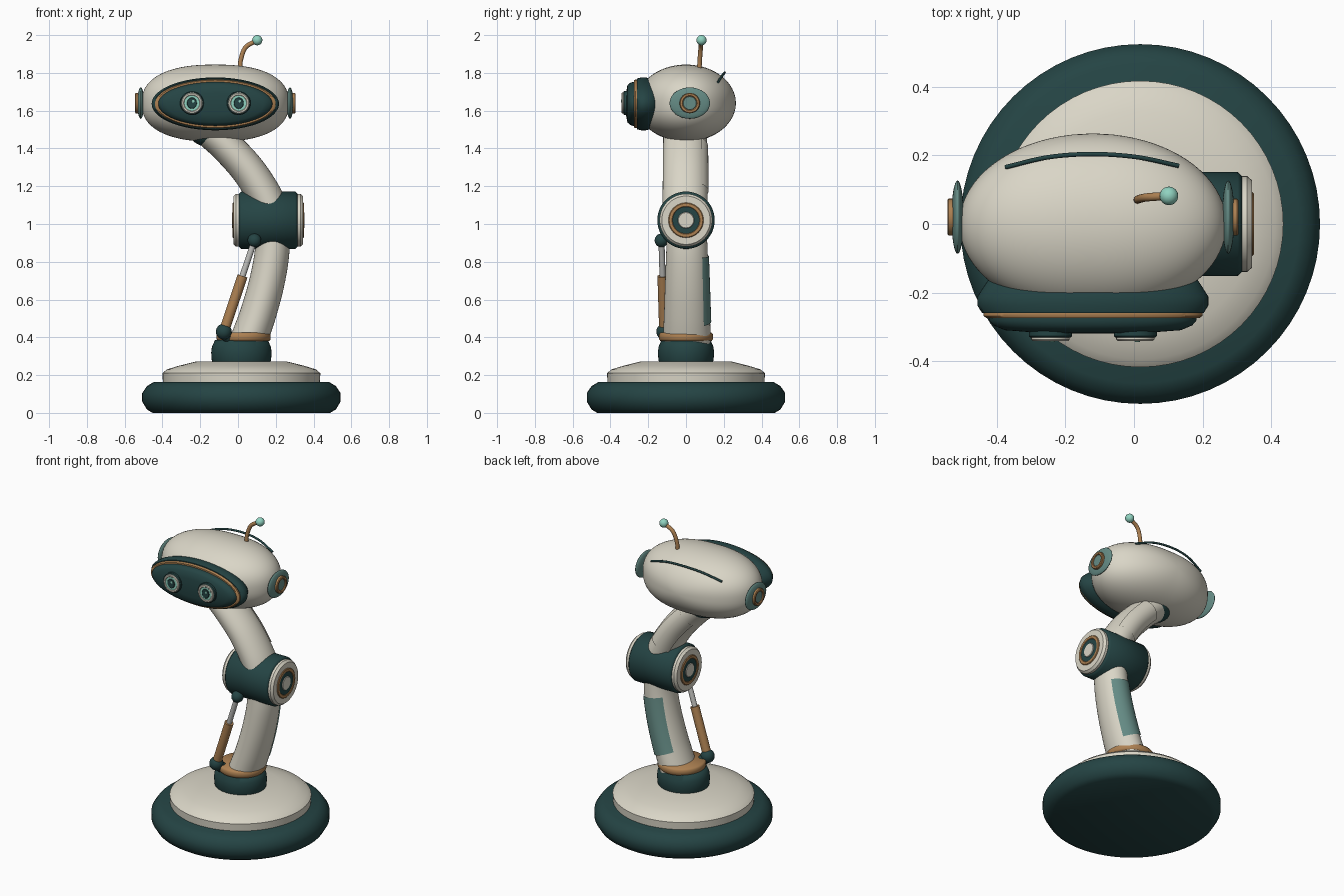
import bpy, bmesh, math
from mathutils import Vector

if "Cube" in bpy.data.objects:
    bpy.data.objects.remove(bpy.data.objects["Cube"])


def mat(name, r, g, b):
    m = bpy.data.materials.new(name)
    m.diffuse_color = (r, g, b, 1)
    m.use_nodes = True
    m.node_tree.nodes["Principled BSDF"].inputs["Base Color"].default_value = m.diffuse_color
    return m


CREAM = mat("cream", .70, .67, .57)
DARK = mat("dark teal", .018, .058, .058)
BRONZE = mat("bronze", .42, .22, .085)
TEAL = mat("dusty teal", .13, .26, .235)
MINT = mat("mint", .28, .65, .53)
STEEL = mat("steel", .52, .52, .50)


def finish(name, bm, m, angle=40):
    bmesh.ops.remove_doubles(bm, verts=bm.verts, dist=1e-5)
    bmesh.ops.recalc_face_normals(bm, faces=bm.faces)
    me = bpy.data.meshes.new(name)
    bm.to_mesh(me)
    bm.free()
    me.materials.append(m)
    ob = bpy.data.objects.new(name, me)
    bpy.context.collection.objects.link(ob)
    bpy.ops.object.select_all(action='DESELECT')
    ob.select_set(True)
    bpy.context.view_layer.objects.active = ob
    bpy.ops.object.shade_smooth_by_angle(angle=math.radians(angle))
    return ob


def skin(bm, rings, closed=True):
    """Bridge a list of point rings with faces."""
    vs = [[bm.verts.new(p) for p in ring] for ring in rings]
    n = len(vs[0])
    for a, b in zip(vs, vs[1:]):
        for i in range(n if closed else n - 1):
            j = (i + 1) % n
            bm.faces.new((a[i], a[j], b[j], b[i]))
    return vs


def lathe(name, prof, m, loc, axis='Z', sx=1, sy=1, n=2, seg=48, side=1, angle=40):
    """Spin (radius, height) points; section is a superellipse sx by sy with power n.
    Axis Z goes up, X goes sideways (side flips it), Y goes towards the front."""
    bm = bmesh.new()
    rings = []
    for r, h in prof:
        ring = []
        for i in range(seg):
            t = math.tau * i / seg
            c, s = math.cos(t), math.sin(t)
            a = r * sx * math.copysign(abs(c) ** (2 / n), c)
            b = r * sy * math.copysign(abs(s) ** (2 / n), s)
            p = {'Z': (a, b, h), 'X': (h * side, a, b), 'Y': (a, -h, b)}[axis]
            ring.append(Vector(loc) + Vector(p))
        rings.append(ring)
    skin(bm, rings)
    return finish(name, bm, m, angle)


def ball_profile(h=1, steps=20):
    return [(math.cos(t) if 0 < i < steps else 0, h * math.sin(t)) for i in range(steps + 1)
            for t in [math.pi * (i / steps - .5)]]


def ball(name, m, loc, rx, ry, rz):
    return lathe(name, ball_profile(rz), m, loc, 'Z', rx, ry, seg=32)


def disc(r, h0, h1, bevel=.005):
    return [(0, h0), (r, h0), (r, h1 - bevel), (r - bevel, h1), (0, h1)]


def washer(r0, r1, h0, h1):
    d = min(.004, (r1 - r0) / 3)
    return [(r0, h0), (r1, h0), (r1, h1 - d), (r1 - d, h1), (r0 + d, h1), (r0, h1 - d), (r0, h0)]


def spline(pts, steps=8):
    """Catmull-Rom curve through the points."""
    p = [Vector(q) for q in pts]
    p = [2 * p[0] - p[1]] + p + [2 * p[-1] - p[-2]]
    out = []
    for k in range(1, len(p) - 2):
        a, b, c, d = p[k - 1:k + 3]
        for i in range(steps):
            t = i / steps
            out.append(.5 * (2 * b + (c - a) * t + (2 * a - 5 * b + 4 * c - d) * t * t
                             + (3 * b - a - 3 * c + d) * t ** 3))
    return out + [p[-2]]


def limb(name, pts, m, r0, r1, ry0, ry1, t0=0, t1=1, arc=None, lift=0):
    """Oval tube bending in the xz plane; with arc it is just a panel on the back (+y)."""
    path = spline(pts)
    last = len(path) - 1
    rings = []
    for k in range(round(t0 * last), round(t1 * last) + 1):
        f = k / last
        d = (path[min(k + 1, last)] - path[max(k - 1, 0)]).normalized()
        nrm = Vector((d.z, 0, -d.x))
        rx, ry = r0 + (r1 - r0) * f + lift, ry0 + (ry1 - ry0) * f + lift
        angs = ([math.tau * i / 40 for i in range(40)] if arc is None else
                [math.pi / 2 + arc * (i / 8 - 1) for i in range(17)])
        rings.append([path[k] + nrm * rx * math.cos(t) + Vector((0, ry * math.sin(t), 0)) for t in angs])
    bm = bmesh.new()
    vs = skin(bm, rings, arc is None)
    if arc is None:
        bm.faces.new(vs[0])
        bm.faces.new(vs[-1])
    return finish(name, bm, m)


def rod(name, m, pts, r):
    """Round rod along a smooth path."""
    path = spline(pts) if len(pts) > 2 else [Vector(p) for p in pts]
    rings = []
    for k, p in enumerate(path):
        d = (path[min(k + 1, len(path) - 1)] - path[max(k - 1, 0)]).normalized()
        u = d.cross(Vector((0, 1, 0))).normalized()
        v = d.cross(u)
        rings.append([p + r * (u * math.cos(math.tau * i / 20) + v * math.sin(math.tau * i / 20))
                      for i in range(20)])
    bm = bmesh.new()
    vs = skin(bm, rings)
    bm.faces.new(vs[0])
    bm.faces.new(vs[-1])
    return finish(name, bm, m)


# Base and turntable
C = .018
lathe("base", [(0, 0), (.47, 0), (.5, .018), (.525, .06), (.525, .105), (.5, .142), (.465, .163), (0, .165)],
      DARK, (C, 0, 0), seg=64, angle=60)
lathe("turntable", [(0, .15), (.415, .15), (.418, .21), (.395, .23), (.33, .25), (.24, .272), (0, .275)],
      CREAM, (C, 0, 0), seg=64)
lathe("shoulder", [(0, .25), (.145, .25), (.157, .28), (.16, .32), (.156, .35), (.14, .385), (0, .40)],
      DARK, (C, 0, 0), sy=.93, angle=60)
lathe("shoulder_ring", [(0, .38), (.135, .38), (.143, .39), (.143, .415), (.135, .425), (0, .425)],
      BRONZE, (.03, 0, 0), angle=60)

# Lower arm with back panel
low = [(.055, .005, .38), (.105, .005, .52), (.15, .005, .68), (.178, .005, .83), (.185, .005, .96)]
limb("lower_arm", low, CREAM, .098, .09, .127, .105)
limb("lower_arm_panel", low, TEAL, .098, .09, .127, .105, .2, .74, math.radians(46), .006)

# Elbow drum, with the same stack of discs on both ends
EX = .16
lathe("elbow", [(0, -.155), (.14, -.155), (.152, -.143), (.152, .143), (.14, .155), (0, .155)],
      DARK, (EX, 0, 1.02), 'X', angle=60)
for side, tag in ((-1, "left"), (1, "right")):
    loc = (EX, 0, 1.02)
    lathe(f"elbow_cap_{tag}", [(0, .145), (.14, .145), (.14, .17), (.128, .184), (0, .185)], CREAM, loc, 'X', side=side)
    lathe(f"elbow_ring_{tag}", washer(.07, .093, .18, .19), BRONZE, loc, 'X', side=side)
    lathe(f"elbow_disc_{tag}", disc(.073, .18, .187, .001), DARK, loc, 'X', side=side)
    lathe(f"elbow_bolt_{tag}", disc(.043, .18, .191, .003), CREAM, loc, 'X', side=side)

# Upper arm with back panel
up = [(.185, -.005, 1.05), (.135, -.005, 1.16), (.05, -.005, 1.29), (-.06, -.005, 1.41), (-.14, -.005, 1.48)]
limb("upper_arm", up, CREAM, .095, .085, .12, .115)
limb("upper_arm_panel", up, CREAM, .095, .085, .12, .115, .28, .75, math.radians(45), .006)
ball("neck", DARK, (-.135, 0, 1.47), .115, .115, .065)

# Piston
bot, top = Vector((-.075, -.115, .43)), Vector((.087, -.13, .913))
ball("piston_foot", DARK, bot, .042, .042, .042)
ball("piston_head", DARK, top, .036, .036, .036)
rod("piston_bracket", DARK, [(-.01, -.05, .35), bot], .032)
rod("piston_sleeve", BRONZE, [bot.lerp(top, .04), bot.lerp(top, .61)], .027)
rod("piston_rod", STEEL, [bot.lerp(top, .55), top], .016)

# Head
HX, HZ = -.12, 1.64
lathe("head", ball_profile(.264, 40), CREAM, (HX, 0, HZ), 'Y', .39, .204, 2.4, 80, angle=60)
lathe("visor_frame", [(0, .15), (.88, .15), (.95, .185), (1, .212), (1, .238), (.96, .26), (0, .262)],
      DARK, (HX, 0, HZ - .004), 'Y', .337, .14, seg=80, angle=60)
lathe("visor_trim", [(0, .25), (.97, .25), (1, .257), (1, .268), (.97, .275), (0, .275)],
      BRONZE, (HX, 0, HZ - .004), 'Y', .32, .129, seg=80)
lathe("visor", [(0, .26), (1, .26), (1, .282), (.96, .296), (.85, .31), (.5, .318), (0, .32)],
      DARK, (HX, 0, HZ - .004), 'Y', .302, .116, seg=80, angle=60)

# Eyes
for side, tag in ((-1, "left"), (1, "right")):
    loc = (HX + side * .124, 0, HZ)
    lathe(f"eye_socket_{tag}", disc(.063, .30, .332), DARK, loc, 'Y', seg=32)
    lathe(f"eye_rim_{tag}", washer(.04, .056, .325, .341), CREAM, loc, 'Y', seg=32)
    lathe(f"eye_iris_{tag}", disc(.043, .325, .338, .002), MINT, loc, 'Y', seg=32)
    lathe(f"eye_pupil_{tag}", disc(.026, .33, .342, .002), DARK, loc, 'Y', sy=1.15, seg=32)
    lathe(f"eye_glint_{tag}", disc(.008, .34, .344, .001), MINT, (loc[0] + .006, 0, HZ + .01), 'Y', seg=16)

# Ears
for side, tag in ((-1, "left"), (1, "right")):
    loc = (HX + side * .395, .02, HZ)
    ball(f"ear_{tag}", TEAL, loc, .018, .107, .083)
    lathe(f"ear_ring_{tag}", washer(.036, .054, .008, .03), BRONZE, loc, 'X', side=side, seg=32)
    lathe(f"ear_core_{tag}", disc(.037, 0, .024, .003), TEAL, loc, 'X', side=side, seg=32)

# Antenna and the seam line on top of the head
rod("antenna", BRONZE, [(.01, .07, 1.81), (.015, .073, 1.87), (.04, .078, 1.935), (.10, .082, 1.972)], .012)
ball("antenna_tip", MINT, (.102, .082, 1.973), .027, .027, .027)
rod("head_seam", DARK, [(-.375, .166, 1.752), (-.25, .195, 1.79), (-.12, .204, 1.801),
                        (.01, .195, 1.79), (.13, .17, 1.752)], .0065)
